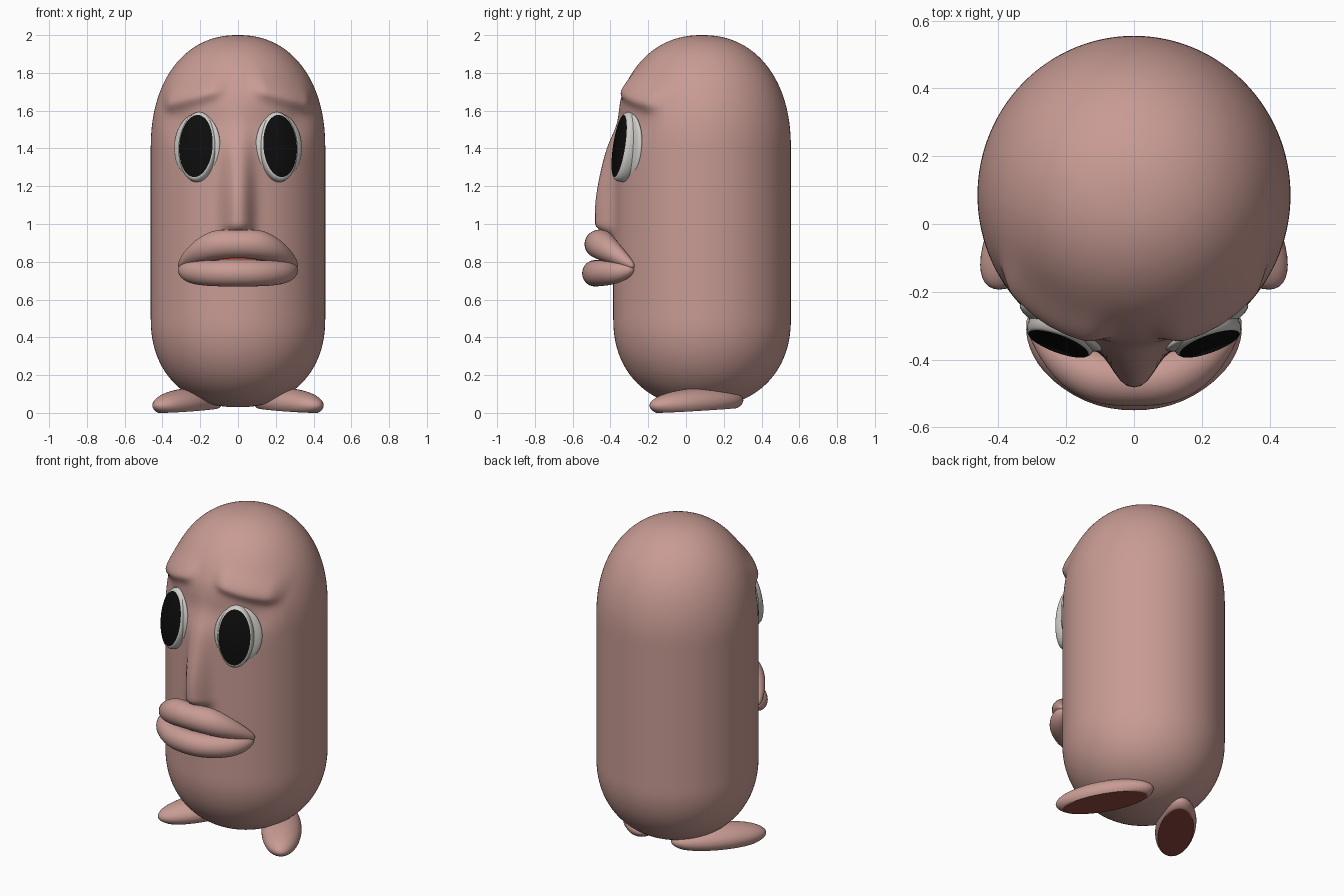
import bpy, bmesh, math
from mathutils import Vector, Matrix, Euler

if "Cube" in bpy.data.objects:
    bpy.data.objects.remove(bpy.data.objects["Cube"])


def material(name, rgb):
    m = bpy.data.materials.new(name)
    m.diffuse_color = (*rgb, 1)
    m.use_nodes = True
    m.node_tree.nodes["Principled BSDF"].inputs["Base Color"].default_value = m.diffuse_color
    return m


SKIN = material("pink skin", (0.58, 0.33, 0.295))
WHITE = material("eye white", (0.62, 0.61, 0.58))
BLACK = material("pupil black", (0.004, 0.004, 0.004))
SOLE = material("sole red", (0.28, 0.065, 0.05))
MOUTH = material("mouth red", (0.42, 0.08, 0.05))
CY = 0.085  # centre of the body in depth


def finish(bm, name, mats, angle=60):
    bmesh.ops.recalc_face_normals(bm, faces=bm.faces)
    me = bpy.data.meshes.new(name)
    bm.to_mesh(me)
    bm.free()
    for m in mats:
        me.materials.append(m)
    ob = bpy.data.objects.new(name, me)
    bpy.context.collection.objects.link(ob)
    bpy.ops.object.select_all(action='DESELECT')
    ob.select_set(True)
    bpy.context.view_layer.objects.active = ob
    bpy.ops.object.shade_smooth_by_angle(angle=math.radians(angle))
    return ob


def skin_rings(bm, rings):
    """Bridge equal rings of points and cap both ends."""
    loops = [[bm.verts.new(p) for p in ring] for ring in rings]
    n = len(loops[0])
    for a, b in zip(loops, loops[1:]):
        for i in range(n):
            j = (i + 1) % n
            bm.faces.new((a[i], a[j], b[j], b[i]))
    bm.faces.new(loops[0])
    bm.faces.new(loops[-1])


def lathe(profile, n):
    bm = bmesh.new()
    skin_rings(bm, [[(r * math.cos(2 * math.pi * i / n), r * math.sin(2 * math.pi * i / n), z)
                     for i in range(n)] for r, z in profile])
    return bm


def ramp(a, b, v):
    t = max(0, min(1, (v - a) / (b - a)))
    return t * t * (3 - 2 * t)


# body: rounded capsule, with nose and brows pushed out of the front
E = 2 / 2.2


def cap(t, zc, h):
    return (0.462 * max(0.004, math.cos(t)) ** E, zc + h * max(0, math.sin(t)) ** E)


profile = [cap(math.pi / 2 * (1 - i / 30), 0.5, -0.47) for i in range(30)]
profile += [(0.462, 0.5 + 0.9 * i / 50) for i in range(50)]
profile += [cap(math.pi / 2 * i / 64, 1.4, 0.6) for i in range(65)]
bm = lathe(profile, 168)
for v in bm.verts:
    x, z = abs(v.co.x), v.co.z
    v.co.y *= 1.018
    if v.co.y < 0 and 0.8 < z < 1.95:
        nose = 0.097 * ramp(1.66, 1.05, z) * ramp(0.91, 1.0, z) * math.exp(-(x / 0.068) ** 2.3)
        hollow = -0.022 * math.exp(-((z - 1.53) / 0.1) ** 2) * ramp(0.42, 0.3, x)
        dz = z - (1.71 - 0.3 * (x - 0.1))
        width = 0.04 if dz < 0 else 0.08
        brow = 0.034 * math.exp(-(dz / width) ** 2) * ramp(0.04, 0.14, x) * ramp(0.41, 0.33, x)
        out = Vector((v.co.x, v.co.y, 0)).normalized()
        v.co += out * (nose + hollow + brow)
    v.co.y += CY
finish(bm, "body", [SKIN], 80)


# lips: tapered tubes following the curve of the face
def lip(name, half):
    path = [(-x, y, z, r) for x, y, z, r in half] + [p for p in reversed(half) if p[0] > 0]
    pts = [Vector(p[:3]) for p in path]
    rings = []
    for i, p in enumerate(pts):
        t = (pts[min(i + 1, len(pts) - 1)] - pts[max(i - 1, 0)]).normalized()
        side = t.cross(Vector((0, 0, 1))).normalized()
        up = side.cross(t)
        r = path[i][3] * 1.04
        rings.append([p + r * (math.cos(a) * side + math.sin(a) * up)
                      for a in [2 * math.pi * k / 12 for k in range(12)]])
    bm = bmesh.new()
    skin_rings(bm, rings)
    ob = finish(bm, name, [SKIN], 180)
    ob.modifiers.new("smooth", 'SUBSURF').levels = 2
    ob.modifiers["smooth"].render_levels = 2


lip("upper_lip", [(0.312, -0.275, 0.77, 0.012), (0.285, -0.315, 0.80, 0.034),
                  (0.2, -0.41, 0.86, 0.066), (0.105, -0.455, 0.897, 0.083),
                  (0, -0.468, 0.893, 0.071)])
lip("lower_lip", [(0.305, -0.275, 0.765, 0.014), (0.283, -0.315, 0.752, 0.045),
                  (0.235, -0.39, 0.742, 0.065), (0.12, -0.47, 0.739, 0.07),
                  (0, -0.488, 0.739, 0.07)])


def ellipsoid(size, u=48, v=24):
    bm = bmesh.new()
    bmesh.ops.create_uvsphere(bm, u_segments=u, v_segments=v, radius=1)
    bmesh.ops.scale(bm, vec=size, verts=bm.verts)
    return bm


# red inside of the mouth
finish(ellipsoid((0.17, 0.11, 0.04)), "mouth_inside", [MOUTH]).location = (0, -0.345, 0.812)

for s, side in ((-1, "left"), (1, "right")):
    # eye white lying on the face
    a = math.radians(29)
    ob = finish(ellipsoid((0.138, 0.032, 0.176)), side + "_eye_white", [WHITE])
    ob.location = (s * 0.445 * math.sin(a), CY - 0.445 * math.cos(a), 1.41)
    ob.rotation_euler = (math.radians(-3), 0, s * a)

    # raised oval eye with a flat black front
    bm = lathe([(0.001, 0), (0.89, 0), (0.95, -0.006), (0.99, -0.02), (1, -0.04),
                (0.97, -0.065), (0.88, -0.085), (0.001, -0.09)], 56)
    bmesh.ops.scale(bm, vec=(0.106, 0.187, 1), verts=bm.verts)
    for f in bm.faces:
        f.material_index = int(all(v.co.z > -0.001 for v in f.verts))
    ob = finish(bm, side + "_eye", [WHITE, BLACK], 50)
    ob.location = (s * 0.223, -0.354, 1.413)
    ob.rotation_euler = (math.radians(81), 0, s * math.radians(20))

    # foot: flat-bottomed oval turned outwards, with a red sole
    bm = ellipsoid((1, 1, 1))
    for v in bm.verts:
        v.co.z = max(v.co.z, -0.5)
    for f in bm.faces:
        f.material_index = int(all(v.co.z < -0.499 for v in f.verts))
    bmesh.ops.scale(bm, vec=(0.115, 0.29, 0.078), verts=bm.verts)
    bmesh.ops.transform(bm, verts=bm.verts, matrix=Euler(
        (math.radians(3), 0, s * math.radians(34))).to_matrix().to_4x4())
    low = min(v.co.z for v in bm.verts)
    bmesh.ops.translate(bm, verts=bm.verts, vec=(s * 0.266, 0.055, -low))
    finish(bm, side + "_foot", [SKIN, SOLE], 45)
